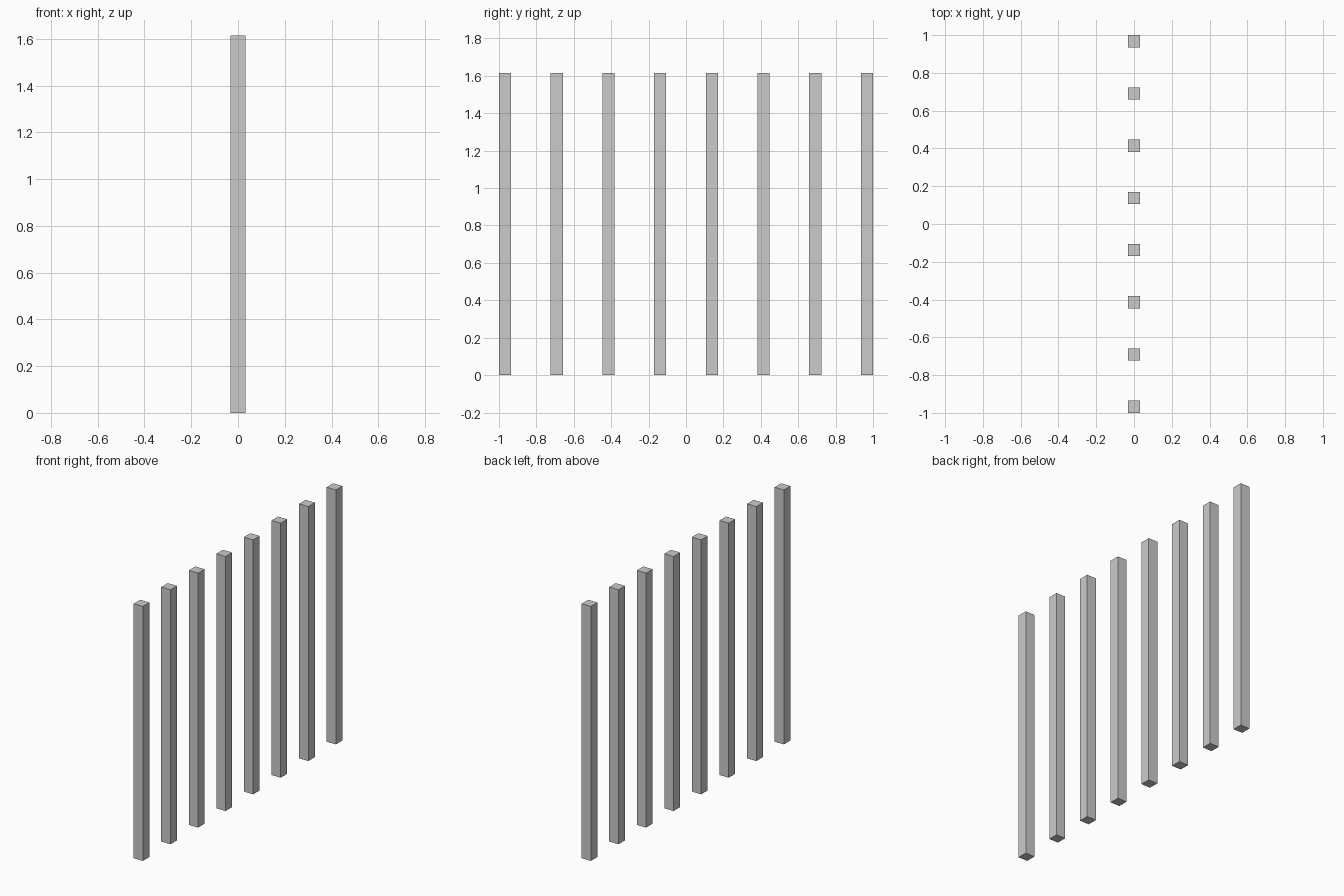
import bpy

if "Cube" in bpy.data.objects:
    bpy.data.objects.remove(bpy.data.objects["Cube"])

COUNT = 8
WIDTH = 0.065
HEIGHT = 1.615
SPAN = 2.0 - WIDTH   # distance between first and last post centres


def add_post(index):
    y = -SPAN / 2 + SPAN * index / (COUNT - 1)
    bpy.ops.mesh.primitive_cube_add(size=1, location=(0, y, HEIGHT / 2))
    post = bpy.context.object
    post.name = f"post_{index + 1}"
    post.scale = (WIDTH, WIDTH, HEIGHT)
    bpy.ops.object.transform_apply(location=False, rotation=False, scale=True)


# Row of evenly spaced square posts
for i in range(COUNT):
    add_post(i)
